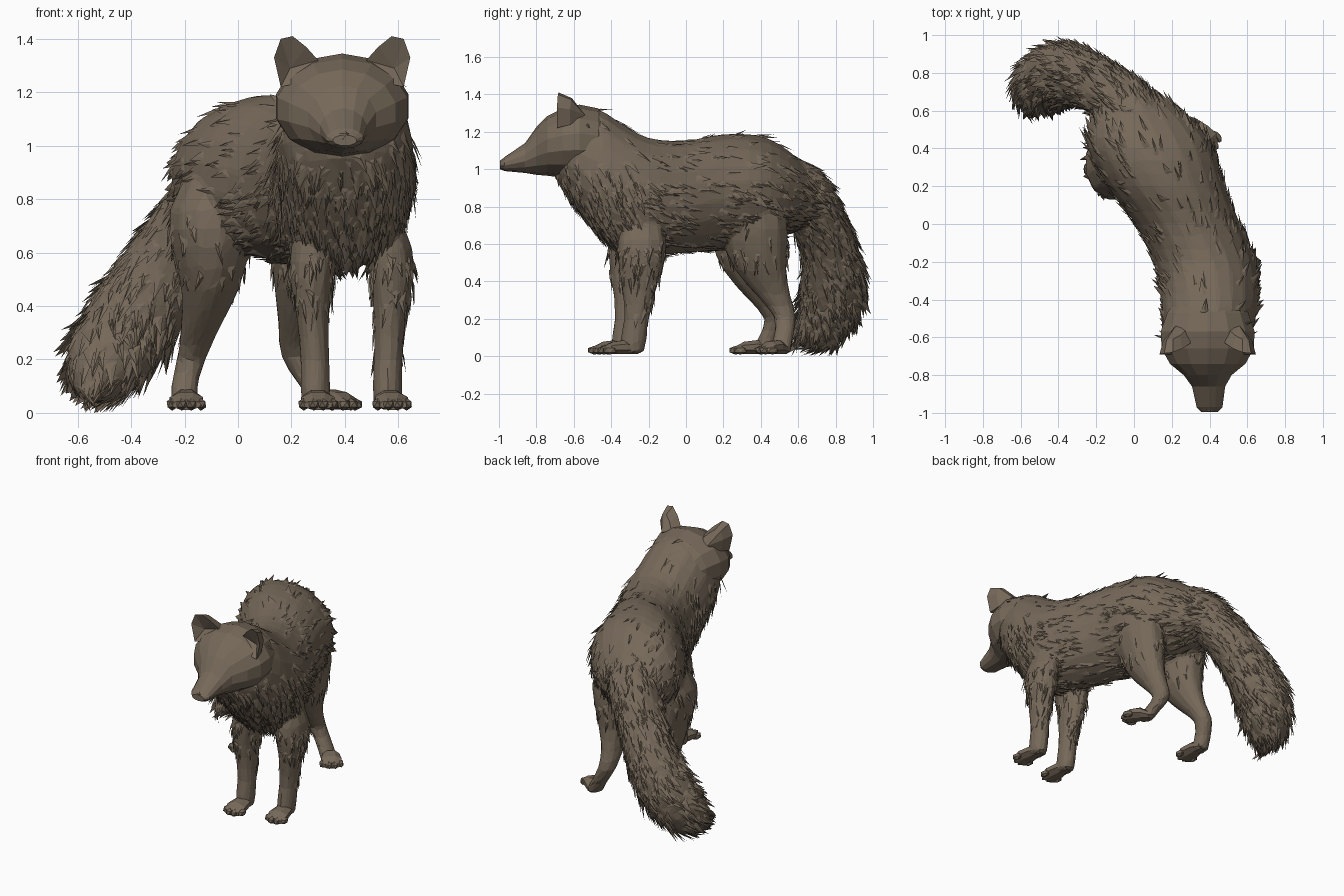
import bpy, bmesh, math, random
from mathutils import Vector

random.seed(7)
cube = bpy.data.objects.get("Cube")
if cube:
    bpy.data.objects.remove(cube)

COLOUR = (0.18, 0.14, 0.10, 1)
fur_brown = bpy.data.materials.new("fur_brown")
fur_brown.use_nodes = True
fur_brown.diffuse_color = COLOUR
shader = fur_brown.node_tree.nodes["Principled BSDF"]
shader.inputs["Base Color"].default_value = COLOUR
shader.inputs["Roughness"].default_value = 0.9

X, Y, Z = Vector((1, 0, 0)), Vector((0, 1, 0)), Vector((0, 0, 1))


def finish(bm, name):
    bmesh.ops.recalc_face_normals(bm, faces=bm.faces)
    mesh = bpy.data.meshes.new(name)
    bm.to_mesh(mesh)
    bm.free()
    mesh.materials.append(fur_brown)
    obj = bpy.data.objects.new(name, mesh)
    bpy.context.collection.objects.link(obj)
    return obj


def smooth_rows(rows, steps):
    """Catmull-Rom interpolation of the cross-section rows."""
    out = []
    last = len(rows) - 1
    for i in range(last):
        quad = [rows[max(0, min(last, i + k))] for k in (-1, 0, 1, 2)]
        for s in range(steps):
            t = s / steps
            out.append(tuple(
                b + 0.5 * t * (c - a + t * (2*a - 5*b + 4*c - d + t * (3*(b - c) + d - a)))
                for a, b, c, d in zip(*quad)))
    return out + [rows[-1]]


def loft(bm, rows, sides, axes=None, steps=1):
    """Skin elliptical rings (x, y, z, radius_u, radius_v); return patches for fur."""
    rows = smooth_rows(rows, steps)
    centres = [Vector(r[:3]) for r in rows]
    rings, patches = [], []
    for i, row in enumerate(rows):
        if axes:
            u, v = axes
        else:
            tangent = centres[min(i + 1, len(rows) - 1)] - centres[max(i - 1, 0)]
            u = tangent.cross(Z).normalized()
            v = u.cross(tangent).normalized()
        ring = []
        for k in range(sides):
            a = 2 * math.pi * (k + 0.5) / sides
            ring.append(bm.verts.new(centres[i] + u * row[3] * math.cos(a) + v * row[4] * math.sin(a)))
        rings.append(ring)
    for i in range(len(rings) - 1):
        for k in range(sides):
            j = (k + 1) % sides
            quad = (rings[i][k], rings[i][j], rings[i + 1][j], rings[i + 1][k])
            bm.faces.new(quad)
            patches.append(([q.co.copy() for q in quad], (centres[i] + centres[i + 1]) / 2))
    bm.faces.new(rings[0])
    bm.faces.new(rings[-1])
    return patches


def tufts(name, patches, count, sag, keep, size=1.0):
    """Scatter pointed locks of fur that lie along the flow of a skin."""
    bm = bmesh.new()
    weights = [(p[1] - p[0]).cross(p[3] - p[0]).length for p, _ in patches]
    for (p, centre) in random.choices(patches, weights, k=count):
        s, t = random.random(), random.random()
        root = p[0].lerp(p[1], s).lerp(p[3].lerp(p[2], s), t)
        if random.random() > keep(root):
            continue
        normal = (p[1] - p[0]).cross(p[3] - p[0]).normalized()
        if normal.dot(root - centre) < 0:
            normal.negate()
        flow = (p[3] - p[0] + p[2] - p[1]).normalized() - Z * sag(root)
        flow += Vector([random.uniform(-0.3, 0.3) for _ in range(3)])
        flow = (flow - normal * flow.dot(normal)).normalized()
        side = flow.cross(normal) * random.uniform(0.014, 0.028) * size
        length = random.uniform(0.06, 0.12) * size
        lift = random.uniform(0.004, 0.018) * size
        base = root - normal * 0.008
        points = (base - side, base + side,
                  root + normal * 0.006 + flow * length * 0.35,
                  root + normal * lift + flow * length)
        a, b, ridge, tip = [bm.verts.new((q.x, q.y, max(q.z, 0.0))) for q in points]
        for tri in ((a, ridge, tip), (ridge, b, tip), (a, tip, b), (a, b, ridge)):
            bm.faces.new(tri)
    finish(bm, name)


def sections(table):
    """Turn (y, x, half_width, low, high) into loft rows."""
    return [(x, y, (lo + hi) / 2, w, (hi - lo) / 2) for y, x, w, lo, hi in table]


def chest_sag(p):
    return 1.8 if p.y < -0.25 else 0.35


def coat_cover(p):
    if p.z > 1.12 and p.y < -0.2:
        return 0.08
    return 0.4 if p.z > 0.95 else 1.0


def paw(name, heel, direction, length):
    """Wedge-shaped foot with four toes."""
    bm = bmesh.new()
    d = Vector(direction).normalized()
    across = d.cross(Z)
    heel = Vector(heel)
    rows = [(*(heel + d * length * f + Z * h), w, h - 0.01) for f, w, h in
            ((0, 0.035, 0.035), (0.3, 0.055, 0.05), (0.65, 0.068, 0.045), (0.9, 0.055, 0.03))]
    loft(bm, rows, 8, (across, Z))
    for k in (-1.5, -0.5, 0.5, 1.5):
        reach = length * (0.86 if abs(k) < 1 else 0.74)
        toe = bmesh.ops.create_icosphere(bm, subdivisions=1, radius=0.03)["verts"]
        for v in toe:
            c = v.co.copy()
            v.co = heel + d * (reach + c.y * 1.3) + across * (k * 0.036 + c.x * 0.75) + Z * (0.032 + c.z * 0.8)
    finish(bm, name)


# Torso and neck, curving towards the left at the front; the skin is fused below
body = bmesh.new()
torso = loft(body, sections([
    (-0.70, 0.39, 0.06, 0.95, 1.08),
    (-0.67, 0.39, 0.15, 0.91, 1.17), (-0.62, 0.39, 0.215, 0.83, 1.27),
    (-0.55, 0.395, 0.24, 0.74, 1.325),
    (-0.45, 0.40, 0.255, 0.63, 1.315), (-0.35, 0.40, 0.26, 0.56, 1.25),
    (-0.20, 0.375, 0.27, 0.54, 1.17), (0.0, 0.285, 0.28, 0.55, 1.155),
    (0.20, 0.17, 0.315, 0.57, 1.19), (0.40, 0.09, 0.335, 0.60, 1.18),
    (0.55, 0.04, 0.275, 0.66, 1.10), (0.68, -0.01, 0.16, 0.73, 0.97)]),
    20, (X, Z), 3)
tufts("torso_fur", torso, 1150, chest_sag, coat_cover, 1.15)
tufts("chest_ruff", torso, 1100, chest_sag,
      lambda p: 1.0 if p.y < -0.2 and p.z < 0.99 else 0.0, 1.25)

# Bushy tail sweeping down to the right
tail = loft(body, [(x, y, z, r, r) for x, y, z, r in (
    (0.04, 0.52, 0.96, 0.13), (-0.04, 0.62, 0.87, 0.155), (-0.14, 0.70, 0.74, 0.15),
    (-0.25, 0.76, 0.58, 0.155), (-0.36, 0.79, 0.40, 0.175), (-0.45, 0.77, 0.26, 0.17),
    (-0.51, 0.71, 0.165, 0.145), (-0.54, 0.65, 0.105, 0.095), (-0.55, 0.61, 0.07, 0.04))],
    14, None, 3)
tufts("tail_fur", tail, 650, lambda p: 0.1, lambda p: 1.0, 1.15)

# Front legs, tapering into the chest
FRONT = [(-0.12, -0.25, 0.74, 0.06, 0.09), (-0.14, -0.255, 0.62, 0.09, 0.13),
         (-0.15, -0.26, 0.50, 0.085, 0.125),
         (-0.145, -0.27, 0.36, 0.063, 0.093), (-0.137, -0.285, 0.20, 0.056, 0.068),
         (-0.135, -0.30, 0.09, 0.058, 0.07), (-0.135, -0.31, 0.015, 0.053, 0.063)]
for side, shift, turn, name in ((1, -0.03, 0.05, "right_front"), (-1, 0.02, 0.12, "left_front")):
    rows = [(0.425 + side * x, y + shift, z, a, b) for x, y, z, a, b in FRONT]
    skin = loft(body, rows, 10, (X, Y), 2)
    tufts(name + "_leg_fur", skin, 150, lambda p: 0.0,
          lambda p: 1.0 if 0.42 < p.z < 0.62 or (0.22 < p.z < 0.62 and p.y > -0.26) else 0.0)
    paw(name + "_paw", (0.425 - side * 0.133, -0.275 + shift, 0), (turn, -1, 0), 0.215)

# Hind legs, with thigh, hock and foot
HIND = {
    "right_hind": [(-0.06, 0.34, 0.92, 0.12, 0.14), (-0.10, 0.32, 0.76, 0.16, 0.19),
                   (-0.10, 0.32, 0.62, 0.15, 0.19),
                   (-0.105, 0.35, 0.46, 0.11, 0.155), (-0.14, 0.415, 0.32, 0.075, 0.10),
                   (-0.175, 0.48, 0.20, 0.055, 0.062), (-0.20, 0.44, 0.10, 0.052, 0.056),
                   (-0.20, 0.41, 0.015, 0.052, 0.06)],
    "left_hind": [(0.25, 0.38, 0.88, 0.10, 0.12), (0.26, 0.37, 0.74, 0.13, 0.17),
                  (0.25, 0.37, 0.62, 0.13, 0.18),
                  (0.235, 0.40, 0.46, 0.10, 0.14), (0.215, 0.465, 0.33, 0.065, 0.095),
                  (0.215, 0.53, 0.21, 0.055, 0.06), (0.28, 0.52, 0.10, 0.05, 0.055),
                  (0.33, 0.50, 0.015, 0.05, 0.06)]}
for name, rows in HIND.items():
    skin = loft(body, rows, 12, (X, Y), 2)
    tufts(name + "_thigh_fur", skin, 150, lambda p: 0.0,
          lambda p: 0.8 if 0.5 < p.z < 0.8 else 0.0)
paw("right_hind_paw", (-0.193, 0.45, 0), (0, -1, 0), 0.215)
paw("left_hind_paw", (0.32, 0.53, 0), (0.6, -0.8, 0), 0.17)

# Fuse torso, tail and legs into one skin with irregular facets
skin_obj = finish(body, "body")
fuse = skin_obj.modifiers.new("fuse", "REMESH")
fuse.mode = "VOXEL"
fuse.voxel_size = 0.014
relax = skin_obj.modifiers.new("relax", "SMOOTH")
relax.factor = 0.5
relax.iterations = 6
facet = skin_obj.modifiers.new("facet", "DECIMATE")
facet.ratio = 0.06

# Head with a tapering muzzle, faceted, running back into the neck
bm = bmesh.new()
loft(bm, sections([
    (-0.995, 0.40, 0.045, 1.0, 1.04), (-0.97, 0.40, 0.07, 0.99, 1.065),
    (-0.86, 0.395, 0.09, 0.98, 1.14), (-0.80, 0.39, 0.13, 0.97, 1.225),
    (-0.74, 0.39, 0.205, 0.965, 1.285), (-0.66, 0.39, 0.25, 0.955, 1.325),
    (-0.57, 0.39, 0.255, 0.95, 1.345), (-0.47, 0.39, 0.22, 0.95, 1.325),
    (-0.40, 0.39, 0.17, 0.98, 1.255)]),
    14, (X, Z))
finish(bm, "head")

# Nose pad
bm = bmesh.new()
bmesh.ops.create_icosphere(bm, subdivisions=1, radius=0.03)
for v in bm.verts:
    v.co = Vector((0.40, -0.975, 1.035)) + Vector((v.co.x, v.co.y * 0.8, v.co.z * 0.8))
finish(bm, "nose")

# Ears: a rim fanned to a hollow in front and to a rounded shell behind
RIM = [(0.09, -0.63, 1.32), (0.135, -0.66, 1.37), (0.185, -0.68, 1.41), (0.23, -0.685, 1.40),
       (0.255, -0.69, 1.33), (0.23, -0.69, 1.22), (0.14, -0.69, 1.24)]
for side, name in ((-1, "right_ear"), (1, "left_ear")):
    bm = bmesh.new()
    place = lambda p: bm.verts.new((0.39 + side * p[0], p[1], p[2]))
    middle = Vector((0.18, -0.60, 1.29))
    rim = [place(p) for p in RIM]
    shell = []
    for p in RIM:
        q = Vector(p).lerp(middle, 0.25)
        shell.append(place((q.x, p[1] + 0.07, q.z)))
    hollow, back = place((0.195, -0.635, 1.29)), place((0.17, -0.54, 1.29))
    for i in range(len(rim)):
        j = (i + 1) % len(rim)
        bm.faces.new((rim[i], rim[j], hollow))
        bm.faces.new((rim[j], rim[i], shell[i], shell[j]))
        bm.faces.new((shell[j], shell[i], back))
    finish(bm, name)
